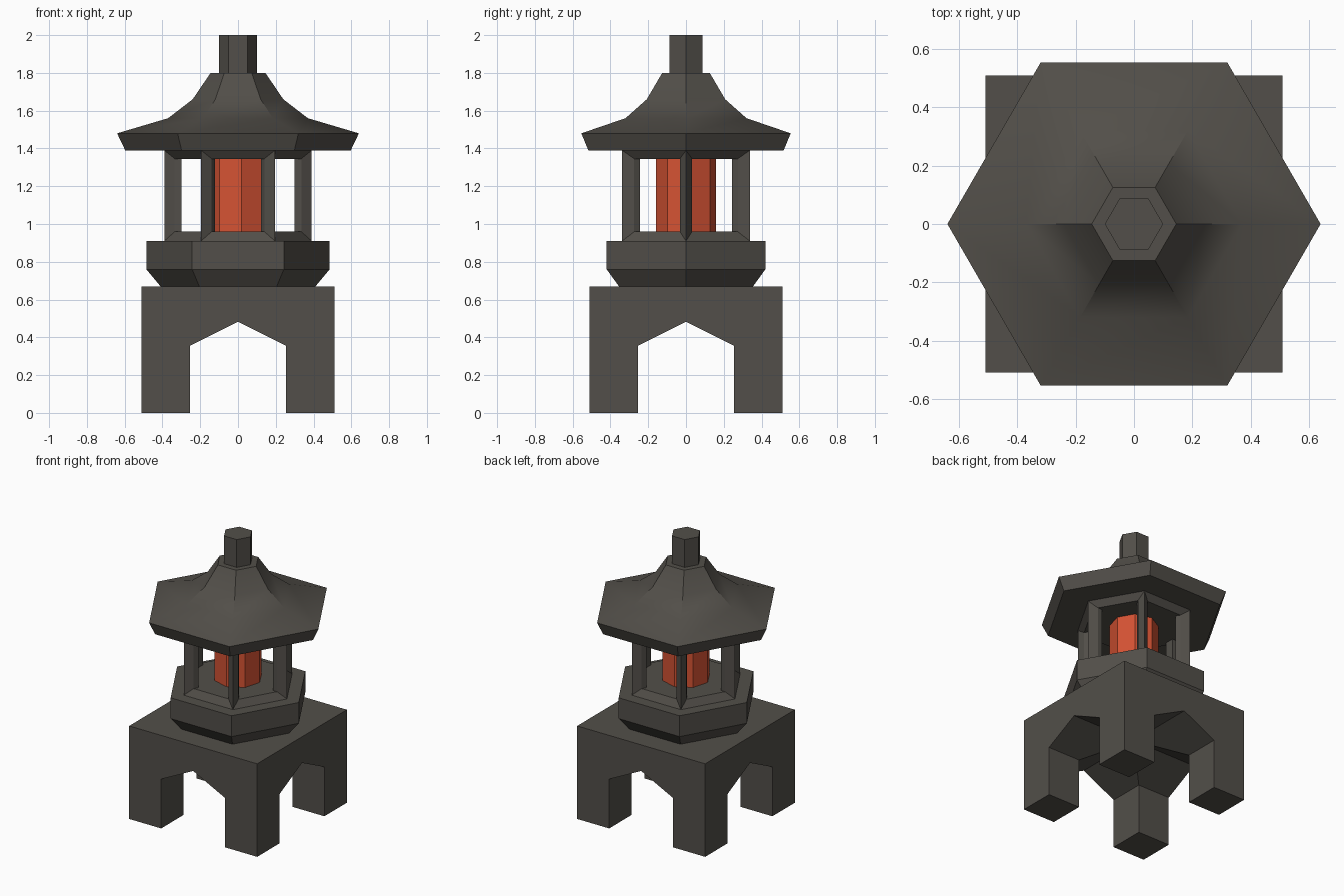
import bpy, bmesh, math

if "Cube" in bpy.data.objects:
    bpy.data.objects.remove(bpy.data.objects["Cube"])


def material(name, rgb):
    m = bpy.data.materials.new(name)
    m.diffuse_color = (*rgb, 1)
    m.use_nodes = True
    m.node_tree.nodes["Principled BSDF"].inputs["Base Color"].default_value = m.diffuse_color
    return m


STONE = material("dark_stone", (0.085, 0.078, 0.067))
GLOW = material("orange_light", (0.66, 0.085, 0.033))


def finish(bm, name, mat, smooth=None):
    bmesh.ops.recalc_face_normals(bm, faces=bm.faces)
    me = bpy.data.meshes.new(name)
    bm.to_mesh(me)
    bm.free()
    me.materials.append(mat)
    ob = bpy.data.objects.new(name, me)
    bpy.context.collection.objects.link(ob)
    if smooth:
        bpy.ops.object.select_all(action='DESELECT')
        bpy.context.view_layer.objects.active = ob
        ob.select_set(True)
        bpy.ops.object.shade_smooth_by_angle(angle=math.radians(smooth))
    return ob


def loft(name, loops, mat, smooth=None):
    """Skin closed loops of points and cap both ends."""
    bm = bmesh.new()
    rings = [[bm.verts.new(p) for p in loop] for loop in loops]
    n = len(rings[0])
    for a, b in zip(rings, rings[1:]):
        for i in range(n):
            j = (i + 1) % n
            bm.faces.new((a[i], a[j], b[j], b[i]))
    bm.faces.new(rings[0])
    bm.faces.new(rings[-1])
    return finish(bm, name, mat, smooth)


def turned(name, profile, mat, sides=6, turn=0.0, smooth=None):
    """Polygonal lathe from (radius, height) pairs."""
    ang = [math.radians(turn) + math.tau * i / sides for i in range(sides)]
    return loft(name, [[(r * math.cos(a), r * math.sin(a), z) for a in ang]
                       for r, z in profile], mat, smooth)


# Square base with four legs, cut by two crossing pointed arches
S = 0.51
base = loft("legged_base", [[(-S, -S, z), (S, -S, z), (S, S, z), (-S, S, z)]
                            for z in (0, 0.67)], STONE)
arch = [(-0.255, -0.1), (0.255, -0.1), (0.255, 0.355), (0, 0.482), (-0.255, 0.355)]
cutters = [
    loft("arch_cutter_y", [[(u, d, z) for u, z in arch] for d in (-0.7, 0.7)], STONE),
    loft("arch_cutter_x", [[(d, u, z) for u, z in arch] for d in (-0.7, 0.7)], STONE),
]
for c in cutters:
    mod = base.modifiers.new("arch", 'BOOLEAN')
    mod.operation = 'DIFFERENCE'
    mod.solver = 'EXACT'
    mod.object = c
bpy.context.view_layer.update()
cut = bpy.data.meshes.new_from_object(
    base.evaluated_get(bpy.context.evaluated_depsgraph_get()))
base.modifiers.clear()
base.data = cut
for c in cutters:
    bpy.data.objects.remove(c, do_unlink=True)

# Hexagonal platform with sloped sill
turned("lantern_platform", [(0.41, 0.67), (0.485, 0.76), (0.485, 0.91),
                            (0.39, 0.91), (0.353, 0.96)], STONE)

# Six wedge-shaped posts at the corners
section = [(0.39, 0), (0.335, 0.032), (0.30, 0.032), (0.30, -0.032), (0.335, -0.032)]
for k in range(6):
    c, s = math.cos(k * math.pi / 3), math.sin(k * math.pi / 3)
    loft(f"post_{k + 1}", [[(u * c - v * s, u * s + v * c, z) for u, v in section]
                           for z in (0.91, 1.39)], STONE)

# Glowing core
turned("light_core", [(0.16, 0.955), (0.16, 1.355)], GLOW, sides=8, turn=7)

# Flared roof with lintel underneath
turned("roof", [(0.353, 1.345), (0.39, 1.39), (0.597, 1.39), (0.64, 1.48),
                (0.37, 1.56), (0.24, 1.66), (0.145, 1.80)], STONE, smooth=30)

# Finial
turned("finial", [(0.1, 1.79), (0.1, 2.0)], STONE)
